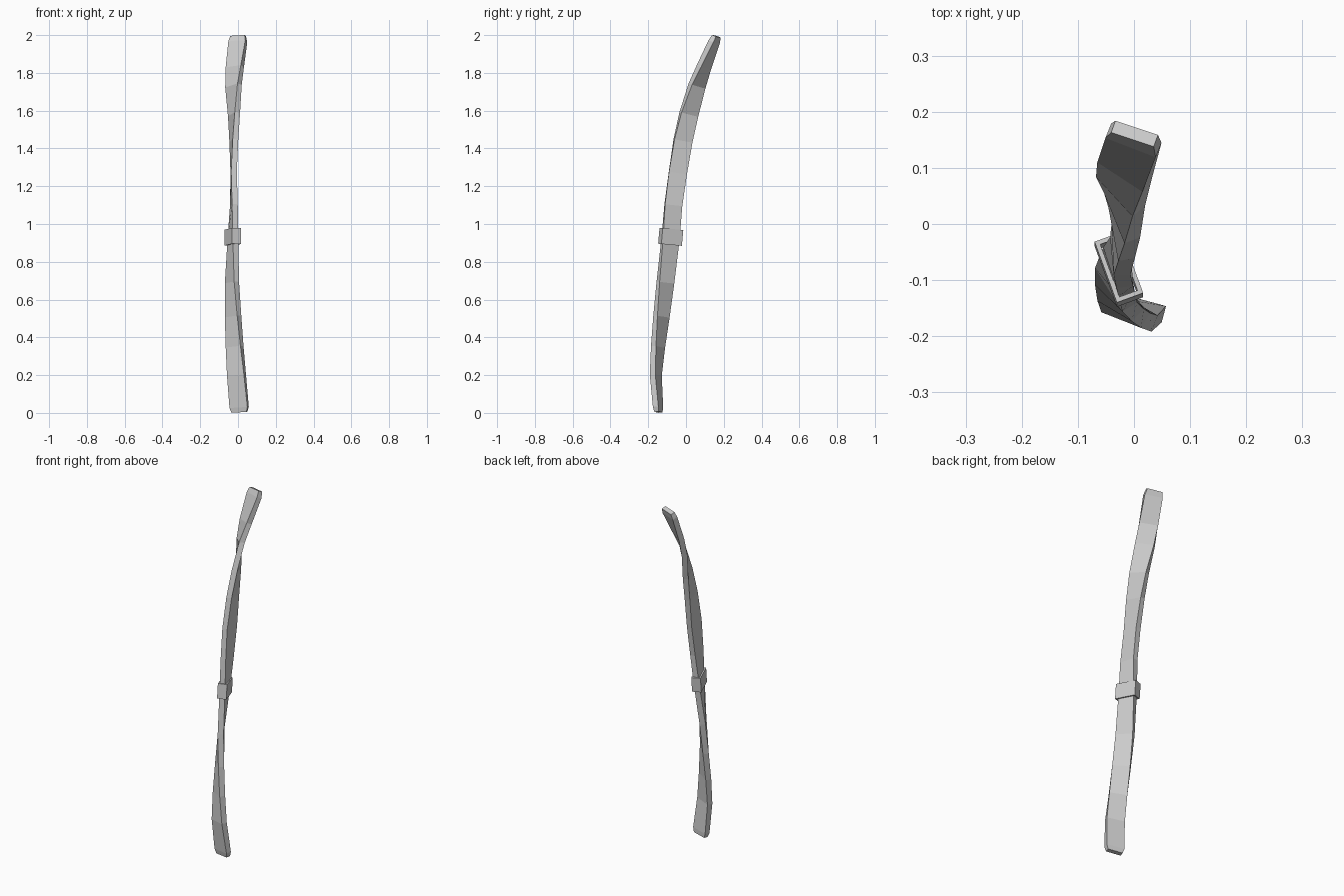
import bpy, bmesh, math
from mathutils import Vector

if "Cube" in bpy.data.objects:
    bpy.data.objects.remove(bpy.data.objects["Cube"])

# z, centre x, centre y, twist angle (deg), width, thickness
PATH = [
    (0.004, 0.008, -0.146, -14, 0.082, 0.024),
    (0.03, 0.006, -0.148, -15, 0.098, 0.030),
    (0.20, -0.008, -0.160, -21, 0.096, 0.031),
    (0.35, -0.018, -0.148, -32, 0.092, 0.031),
    (0.51, -0.026, -0.130, -45, 0.092, 0.031),
    (0.69, -0.032, -0.109, -58, 0.092, 0.031),
    (0.93, -0.027, -0.081, -73, 0.092, 0.030),
    (1.10, -0.022, -0.067, -83, 0.092, 0.030),
    (1.27, -0.023, -0.043, -88, 0.096, 0.030),
    (1.44, -0.022, -0.016, -80, 0.098, 0.030),
    (1.58, -0.021, 0.015, -69, 0.098, 0.030),
    (1.73, -0.024, 0.058, -50, 0.098, 0.030),
    (1.83, -0.017, 0.095, -36, 0.097, 0.030),
    (1.965, -0.001, 0.149, -22, 0.096, 0.030),
    (1.994, 0.001, 0.161, -20, 0.080, 0.024),
]


def section(centre, tangent, angle, w, t):
    """Rectangle across the path, turned by the twist angle."""
    a = math.radians(angle)
    side = Vector((math.cos(a), math.sin(a), 0))
    side = (side - tangent * side.dot(tangent)).normalized()
    up = tangent.cross(side)
    return [centre + side * (sx * w / 2) + up * (sy * t / 2)
            for sx, sy in ((-1, -1), (1, -1), (1, 1), (-1, 1))]


def skin(name, rings, closed=False):
    """Join rings of points into one surface, capped unless closed on itself."""
    bm = bmesh.new()
    vs = [[bm.verts.new(p) for p in r] for r in rings]
    n = len(vs[0])
    pairs = list(zip(vs, vs[1:]))
    if closed:
        pairs.append((vs[-1], vs[0]))
    for a, b in pairs:
        for i in range(n):
            j = (i + 1) % n
            bm.faces.new((a[i], a[j], b[j], b[i]))
    if not closed:
        bm.faces.new(vs[0])
        bm.faces.new(vs[-1])
    bmesh.ops.recalc_face_normals(bm, faces=bm.faces[:])
    me = bpy.data.meshes.new(name)
    bm.to_mesh(me)
    bm.free()
    ob = bpy.data.objects.new(name, me)
    bpy.context.collection.objects.link(ob)
    return ob


# Twisted, curved strap
points = [Vector((p[1], p[2], p[0])) for p in PATH]
rings = []
for i, p in enumerate(PATH):
    tangent = (points[min(i + 1, len(points) - 1)] - points[max(i - 1, 0)]).normalized()
    rings.append(section(points[i], tangent, *p[3:]))
skin("strap", rings)

# Open keeper loop around the strap
axis = Vector((0.0, 0.09, 1)).normalized()
mid = Vector((-0.027, -0.081, 0.932))


def loop_ring(h, w, t):
    return section(mid + axis * h, axis, -70, w, t)


skin("keeper_loop", [loop_ring(-0.042, 0.116, 0.050), loop_ring(0.042, 0.116, 0.050),
                     loop_ring(0.042, 0.100, 0.034), loop_ring(-0.042, 0.100, 0.034)],
     closed=True)
